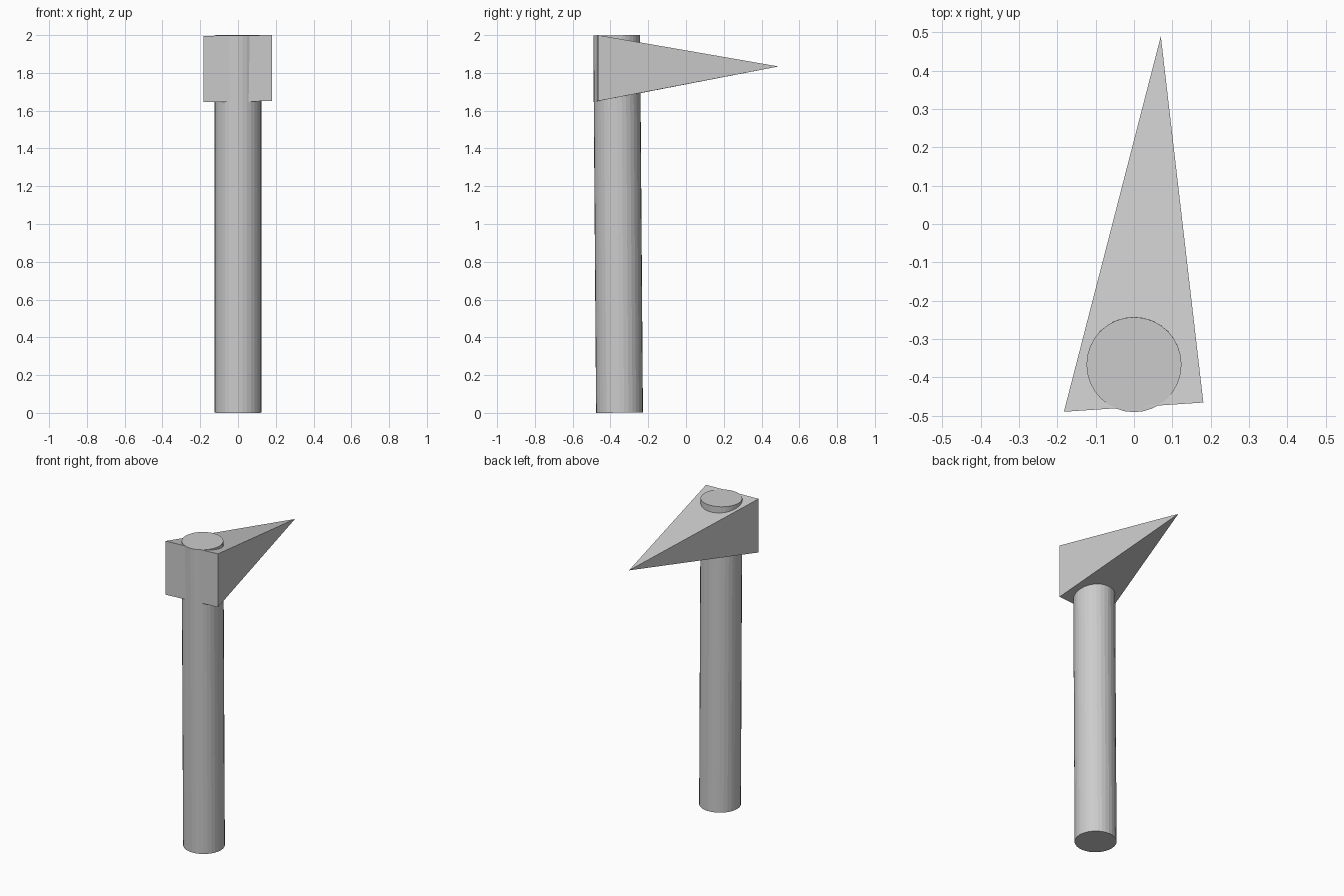
import bpy, bmesh
from mathutils import Vector

if "Cube" in bpy.data.objects:
    bpy.data.objects.remove(bpy.data.objects["Cube"])


def add_object(name, bm):
    bmesh.ops.recalc_face_normals(bm, faces=bm.faces)
    mesh = bpy.data.meshes.new(name)
    bm.to_mesh(mesh)
    bm.free()
    obj = bpy.data.objects.new(name, mesh)
    bpy.context.collection.objects.link(obj)
    return obj


# handle: round shaft leaning very slightly towards the front
bottom, top = Vector((0, -0.352, 0.001)), Vector((0, -0.367, 1.999))
axis = top - bottom
bm = bmesh.new()
bmesh.ops.create_cone(bm, cap_ends=True, segments=32, radius1=0.124,
                      radius2=0.124, depth=axis.length)
handle = add_object("handle", bm)
handle.location = (bottom + top) / 2
handle.rotation_mode = 'QUATERNION'
handle.rotation_quaternion = Vector((0, 0, 1)).rotation_difference(axis)

# head: four-sided spike with a rectangular base around the shaft top
bm = bmesh.new()
base = [bm.verts.new(p) for p in ((-0.183, -0.49, 1.645), (0.181, -0.466, 1.651),
                                  (0.181, -0.466, 2.0), (-0.183, -0.49, 1.996))]
tip = bm.verts.new((0.07, 0.49, 1.834))
bm.faces.new(base)
for i in range(4):
    bm.faces.new((base[i], base[(i + 1) % 4], tip))
add_object("head_spike", bm)
